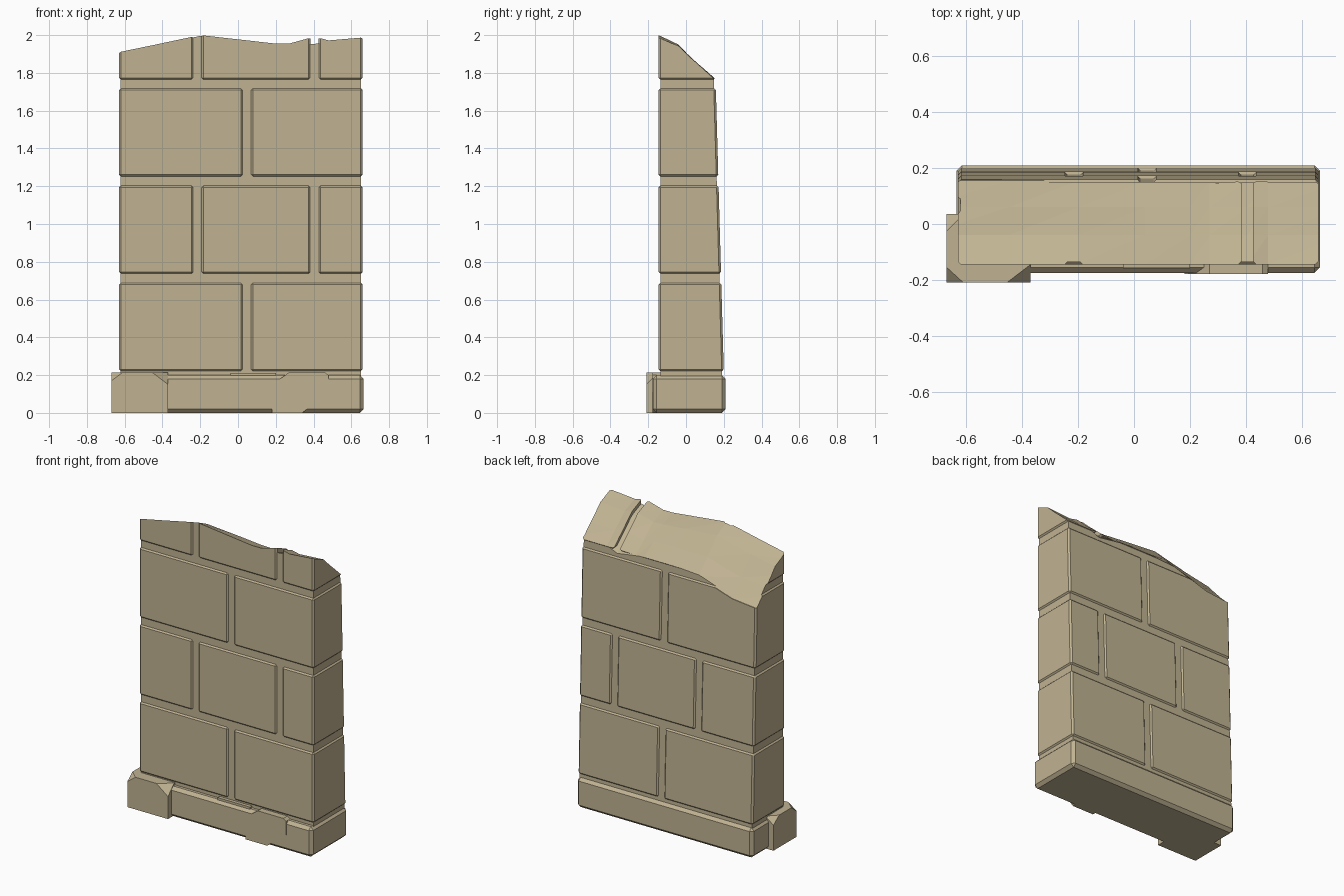
import bpy, bmesh
from mathutils import Vector

if "Cube" in bpy.data.objects:
    bpy.data.objects.remove(bpy.data.objects["Cube"])

stone = bpy.data.materials.new("sandstone")
stone.diffuse_color = (0.53, 0.45, 0.29, 1)
stone.use_nodes = True
stone.node_tree.nodes["Principled BSDF"].inputs["Base Color"].default_value = stone.diffuse_color

X0, X1, YF = -0.63, 0.66, -0.145


def back(z):
    """Leaning rear face of the wall."""
    return 0.2 - (z - 0.22) * 0.028


def add_box(bm, x0, x1, yf, yb0, yb1, z0, z1, bevel=0.0):
    """Box whose back can taper from yb0 (bottom) to yb1 (top)."""
    v = [bm.verts.new(p) for p in (
        (x0, yf, z0), (x1, yf, z0), (x1, yb0, z0), (x0, yb0, z0),
        (x0, yf, z1), (x1, yf, z1), (x1, yb1, z1), (x0, yb1, z1))]
    faces = [bm.faces.new([v[i] for i in f]) for f in (
        (3, 2, 1, 0), (4, 5, 6, 7), (0, 1, 5, 4),
        (1, 2, 6, 5), (2, 3, 7, 6), (3, 0, 4, 7))]
    if bevel:
        edges = list({e for f in faces for e in f.edges})
        bmesh.ops.bevel(bm, geom=edges, offset=bevel, segments=1,
                        affect='EDGES', profile=0.5)


def finish(bm, name):
    bmesh.ops.recalc_face_normals(bm, faces=bm.faces[:])
    me = bpy.data.meshes.new(name)
    bm.to_mesh(me)
    bm.free()
    me.materials.append(stone)
    ob = bpy.data.objects.new(name, me)
    bpy.context.collection.objects.link(ob)
    return ob


def break_cutter(name, dip):
    """Solid above the broken top; dip lowers it around the open joint."""
    # x, front height, back height
    prof = [(-0.75, 1.885, 1.64), (-0.45, 1.947, 1.67), (-0.2, 2.0, 1.75),
            (0.04, 1.973, 1.765), (0.2, 1.955, 1.765), (0.27, 1.955, 1.755),
            (0.405, 1.992 - dip, 1.77 - dip), (0.48, 1.972, 1.765), (0.75, 1.995, 1.765)]
    across = [(-0.3, 0), (YF, 0), (-0.04, 0.2), (0.06, 0.62), (0.155, 1), (0.3, 1)]
    bm = bmesh.new()
    low = [[bm.verts.new((x, y, f + (b - f) * t)) for y, t in across] for x, f, b in prof]
    for a, b in zip(low, low[1:]):
        for j in range(len(across) - 1):
            q = [a[j], b[j], b[j + 1], a[j + 1]]
            bm.faces.new((q[0], q[1], q[2]))
            bm.faces.new((q[0], q[2], q[3]))
    ext = bmesh.ops.extrude_face_region(bm, geom=bm.faces[:], use_keep_orig=True)
    for v in ext["geom"]:
        if isinstance(v, bmesh.types.BMVert):
            v.co.z = 2.5
    ob = finish(bm, name)
    ob.hide_render = True
    return ob


def cut(ob, cutter):
    m = ob.modifiers.new("broken_top", 'BOOLEAN')
    m.operation, m.solver, m.object = 'DIFFERENCE', 'EXACT', cutter
    bpy.context.view_layer.objects.active = ob
    bpy.ops.object.modifier_apply(modifier=m.name)


# Courses of bevelled blocks, alternating joints
top_cut = break_cutter("top_cutter", 0)
core_cut = break_cutter("core_cutter", 0.035)
odd, even = [0.047], [-0.215, 0.405]
courses = [(0.22, 0.69, odd), (0.735, 1.205, even), (1.25, 1.72, odd), (1.763, 2.2, even)]
for n, (z0, z1, joints) in enumerate(courses):
    bm = bmesh.new()
    lefts = [X0] + [j + 0.021 for j in joints]
    rights = [j - 0.021 for j in joints] + [X1]
    for a, b in zip(lefts, rights):
        add_box(bm, a, b, YF, back(z0), back(z1), z0, z1, 0.011)
    ob = finish(bm, f"block_course_{n + 1}")
    if n >= 2:
        cut(ob, top_cut)

# Recessed mortar filling the joints
bm = bmesh.new()
i = 0.009
add_box(bm, X0 + i, X1 - i, YF + i, back(0.19) - i, back(2.2) - i, 0.19, 2.2)
cut(finish(bm, "mortar_core"), core_cut)
for c in (top_cut, core_cut):
    bpy.data.objects.remove(c)

# Plinth slab
bm = bmesh.new()
add_box(bm, -0.635, 0.665, -0.175, 0.21, 0.21, 0, 0.2, 0.02)
finish(bm, "plinth")

# Mortar crumb lying on the plinth
bm = bmesh.new()
add_box(bm, -0.04, 0.2, -0.158, -0.1, -0.1, 0.195, 0.212)
finish(bm, "mortar_crumb")

# Unworn chipped piece on the plinth front
bm = bmesh.new()
pts = [(0.18, 0), (0.34, 0), (0.48, 0.11), (0.48, 0.2), (0.46, 0.214), (0.27, 0.214), (0.18, 0.15)]
f = bm.faces.new([bm.verts.new((x, -0.178, z)) for x, z in pts])
ext = bmesh.ops.extrude_face_region(bm, geom=[f], use_keep_orig=True)
bmesh.ops.translate(bm, vec=(0, 0.045, 0),
                    verts=[g for g in ext["geom"] if isinstance(g, bmesh.types.BMVert)])
finish(bm, "plinth_chip")

# Corner stone with broken-off top corners
bm = bmesh.new()
add_box(bm, -0.67, -0.37, -0.21, 0.035, 0.035, 0, 0.215)
t = 0.215
chips = [((-0.37, -0.145, t), (-0.455, -0.21, t), (-0.37, -0.21, 0.15)),
         ((-0.67, -0.155, t), (-0.61, -0.21, t), (-0.67, -0.21, 0.17)),
         ((-0.67, -0.025, t), (-0.61, 0.035, t), (-0.67, 0.035, 0.17))]
mid = Vector((-0.52, -0.09, 0.1))
for p in chips:
    a, b, c = map(Vector, p)
    no = (b - a).cross(c - a).normalized()
    if no.dot(mid - a) > 0:
        no = -no
    r = bmesh.ops.bisect_plane(bm, geom=bm.verts[:] + bm.edges[:] + bm.faces[:],
                               plane_co=a, plane_no=no, clear_outer=True)
    bmesh.ops.holes_fill(bm, edges=[e for e in bm.edges if e.is_boundary], sides=0)
finish(bm, "corner_stone")
